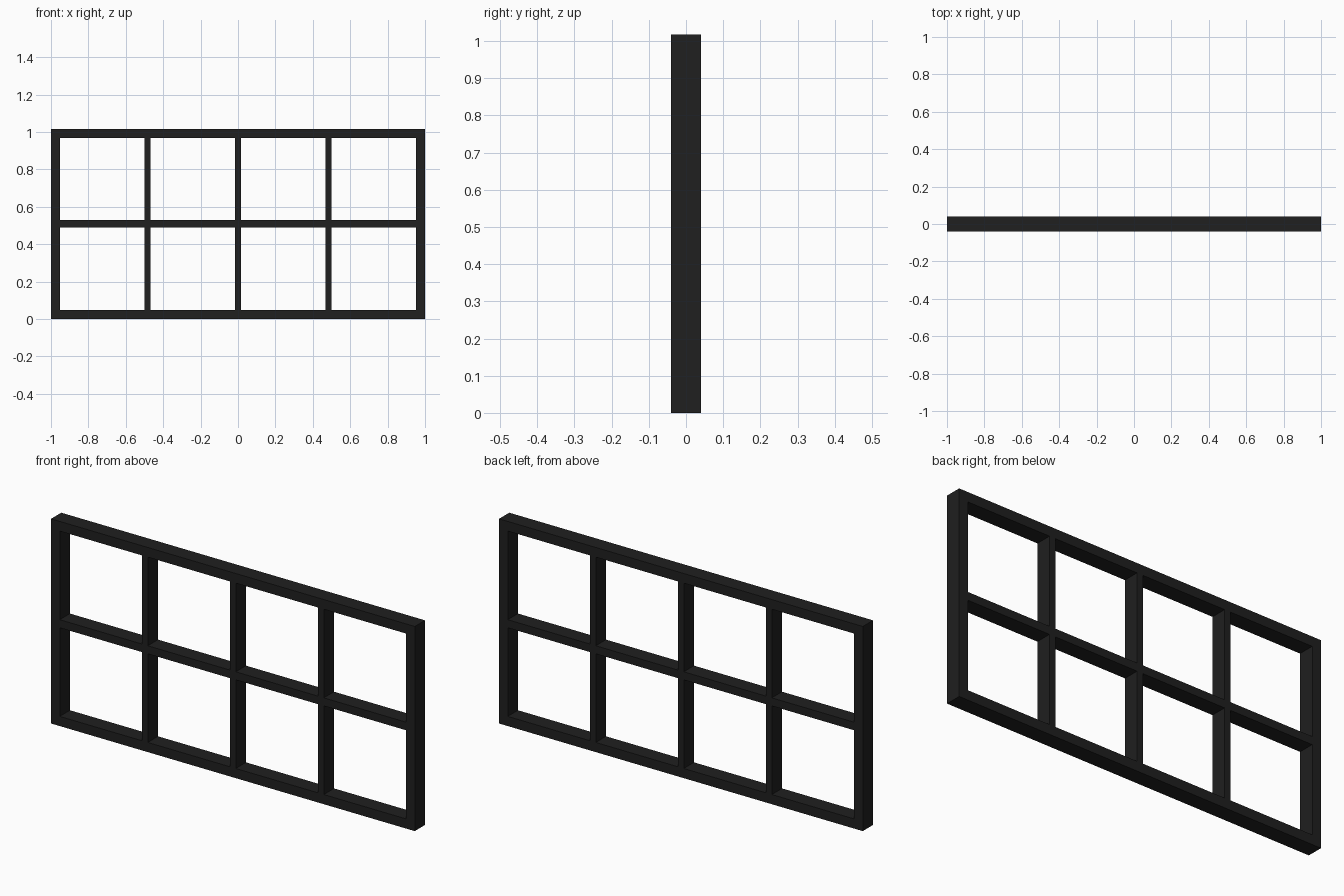
import bpy

if "Cube" in bpy.data.objects:
    bpy.data.objects.remove(bpy.data.objects["Cube"])

W, H, D = 2.0, 1.017, 0.08      # overall width, height, depth
FRAME = 0.048                   # outer frame thickness
BAR = 0.04                      # horizontal glazing bar thickness
MUNTIN = 0.032                  # vertical glazing bar thickness
COLUMNS = 4

black = bpy.data.materials.new("black_paint")
black.diffuse_color = (0.014, 0.014, 0.014, 1)
black.use_nodes = True
black.node_tree.nodes["Principled BSDF"].inputs["Base Color"].default_value = black.diffuse_color


def box(name, x0, x1, z0, z1):
    """Full-depth bar spanning the given x and z ranges."""
    bpy.ops.mesh.primitive_cube_add(size=1, location=((x0 + x1) / 2, 0, (z0 + z1) / 2))
    ob = bpy.context.object
    ob.name = name
    ob.scale = (x1 - x0, D, z1 - z0)
    bpy.ops.object.transform_apply(location=False, rotation=False, scale=True)
    ob.data.materials.append(black)
    return ob


inner = W / 2 - FRAME
mid_low, mid_high = H / 2 - BAR / 2, H / 2 + BAR / 2

# Outer frame
box("left_stile", -W / 2, -inner, 0, H)
box("right_stile", inner, W / 2, 0, H)
box("bottom_rail", -inner, inner, 0, FRAME)
box("top_rail", -inner, inner, H - FRAME, H)

# Horizontal bar across the middle
box("middle_bar", -inner, inner, mid_low, mid_high)

# Vertical bars, split above and below the middle bar, giving equal panes
pane = (2 * inner - (COLUMNS - 1) * MUNTIN) / COLUMNS
for i in range(1, COLUMNS):
    x = -inner + i * pane + (i - 1) * MUNTIN
    box(f"lower_vertical_bar_{i}", x, x + MUNTIN, FRAME, mid_low)
    box(f"upper_vertical_bar_{i}", x, x + MUNTIN, mid_high, H - FRAME)
